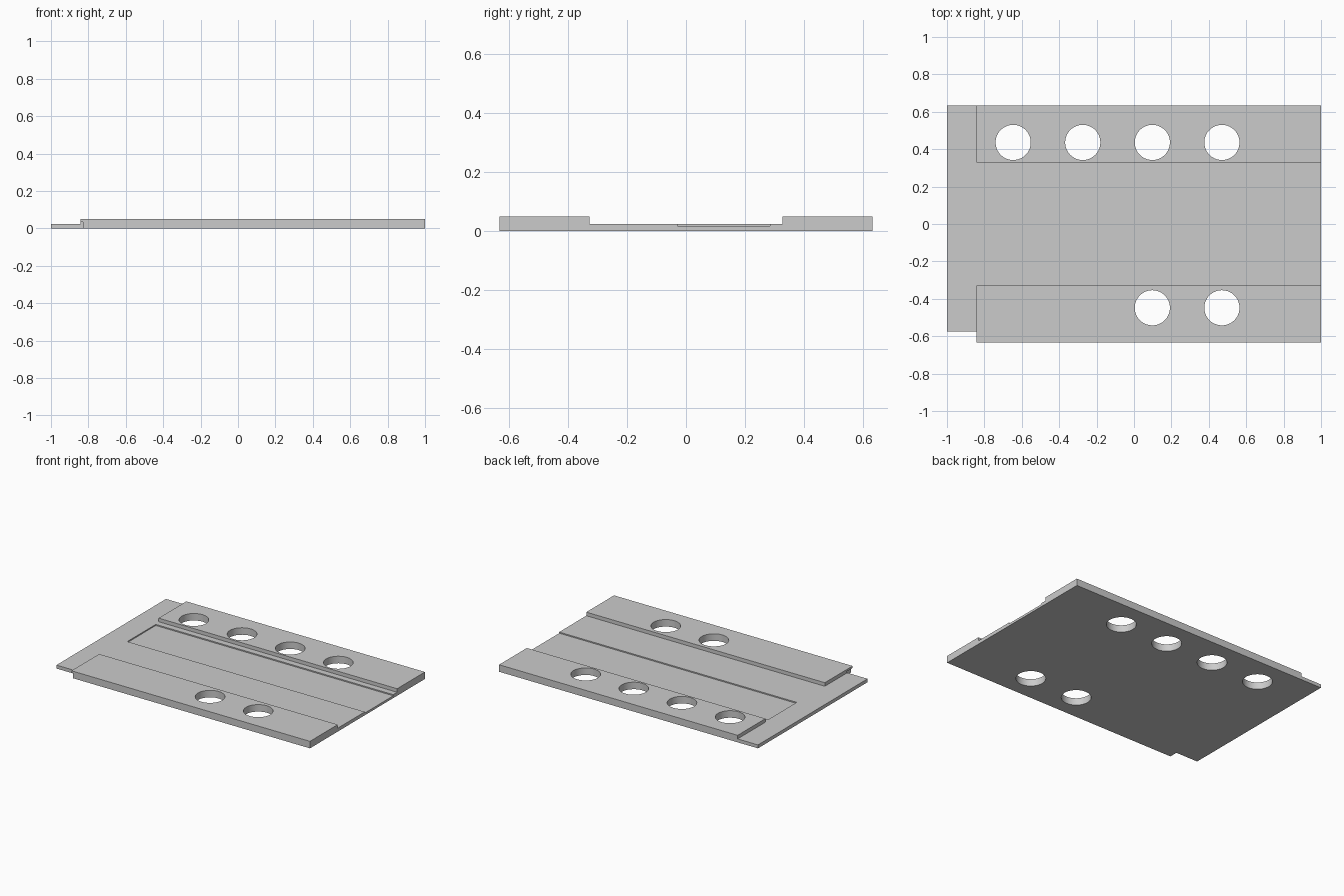
import bpy

old = bpy.data.objects.get("Cube")
if old:
    bpy.data.objects.remove(old)

# Overall sizes
W, D, TOP = 1.0, 0.634, 0.049
FLOOR, RECESS = 0.024, 0.016
FAR = 1.2

grey = bpy.data.materials.new("light_grey")
grey.use_nodes = True
grey.diffuse_color = (0.6, 0.6, 0.6, 1)
grey.node_tree.nodes["Principled BSDF"].inputs["Base Color"].default_value = grey.diffuse_color


def box(name, x0, x1, y0, y1, z0, z1):
    bpy.ops.mesh.primitive_cube_add(size=1)
    ob = bpy.context.object
    ob.name = name
    for v in ob.data.vertices:
        v.co.x = x1 if v.co.x > 0 else x0
        v.co.y = y1 if v.co.y > 0 else y0
        v.co.z = z1 if v.co.z > 0 else z0
    return ob


def cut(target, cutter):
    mod = target.modifiers.new(cutter.name, 'BOOLEAN')
    mod.operation = 'DIFFERENCE'
    mod.solver = 'EXACT'
    mod.object = cutter
    bpy.ops.object.select_all(action='DESELECT')
    target.select_set(True)
    bpy.context.view_layer.objects.active = target
    bpy.ops.object.modifier_apply(modifier=mod.name)
    bpy.data.objects.remove(cutter)


# Solid blank for the plate
plate = box("slotted_plate", -W, W, -D, D, 0, TOP)
plate.data.materials.append(grey)

# Wide channel between the raised rails, end step, and shallow recess open on the left end
cut(plate, box("channel_cutter", -FAR, FAR, -0.328, 0.328, FLOOR, 1))
cut(plate, box("step_cutter", -FAR, -0.843, -FAR, FAR, FLOOR, 1))
cut(plate, box("recess_cutter", -0.835, FAR, -0.029, 0.285, RECESS, 1))

# Corner notch, leaving a small lip under the front rail
cut(plate, box("notch_cutter", -FAR, -0.83, -FAR, -0.575, -1, 0.035))

# Round holes: four in the back rail, two in the front rail
SPACING = 0.372
for y, columns in ((0.436, range(4)), (-0.448, range(2, 4))):
    for i in columns:
        bpy.ops.mesh.primitive_cylinder_add(
            vertices=64, radius=0.094, depth=1, location=(-0.646 + i * SPACING, y, 0))
        hole = bpy.context.object
        hole.name = "hole_cutter"
        cut(plate, hole)

bpy.ops.object.select_all(action='DESELECT')
plate.select_set(True)
bpy.context.view_layer.objects.active = plate
bpy.ops.object.shade_smooth_by_angle()
